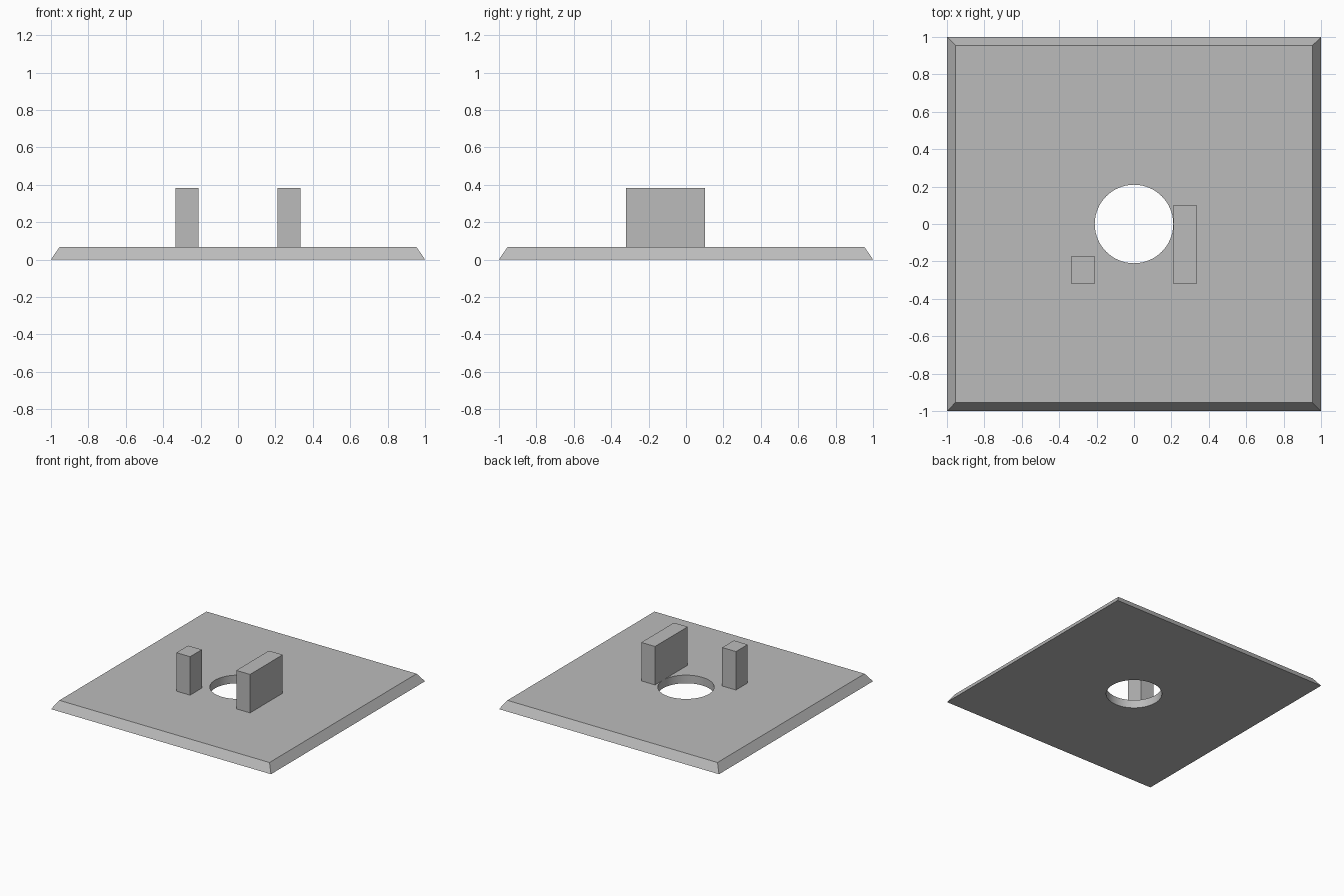
import bpy
import bmesh

default = bpy.data.objects.get("Cube")
if default:
    bpy.data.objects.remove(default, do_unlink=True)

# One plain grey for the whole model
GREY = (0.5, 0.5, 0.5, 1.0)
grey = bpy.data.materials.new("plain_grey")
grey.use_nodes = True
grey.diffuse_color = GREY
grey.node_tree.nodes["Principled BSDF"].inputs["Base Color"].default_value = GREY

PLATE_TOP = 0.067
POST_TOP = 0.383
HOLE_RADIUS = 0.21


def add_box(name, low, high, inset=0.0):
    """Box between two corners; inset narrows the top on all sides."""
    bpy.ops.mesh.primitive_cube_add(size=1)
    obj = bpy.context.object
    obj.name = obj.data.name = name
    for v in obj.data.vertices:
        is_top = v.co.z > 0
        for axis in range(3):
            positive = v.co[axis] > 0
            v.co[axis] = high[axis] if positive else low[axis]
            if is_top and axis < 2:
                v.co[axis] += -inset if positive else inset
    obj.data.materials.append(grey)
    return obj


# Base plate with sloping edges
plate = add_box("base_plate", (-1, -1, 0), (1, 1, PLATE_TOP), inset=0.045)

# Round hole through the middle
bpy.ops.mesh.primitive_cylinder_add(vertices=64, radius=HOLE_RADIUS, depth=1)
cutter = bpy.context.object
cutter.name = "hole_cutter"
cutter.hide_render = True
cutter.data.materials.append(grey)
cut = plate.modifiers.new("hole", 'BOOLEAN')
cut.operation = 'DIFFERENCE'
cut.solver = 'EXACT'
cut.object = cutter
bpy.ops.object.select_all(action='DESELECT')
plate.select_set(True)
bpy.context.view_layer.objects.active = plate
bpy.ops.object.modifier_apply(modifier=cut.name)
bpy.data.objects.remove(cutter, do_unlink=True)
bpy.ops.object.shade_smooth_by_angle()

# Upright blocks either side of the hole
add_box("left_block", (0.21, -0.322, PLATE_TOP), (0.335, 0.102, POST_TOP))
add_box("right_block", (-0.335, -0.322, PLATE_TOP), (-0.21, -0.17, POST_TOP))
